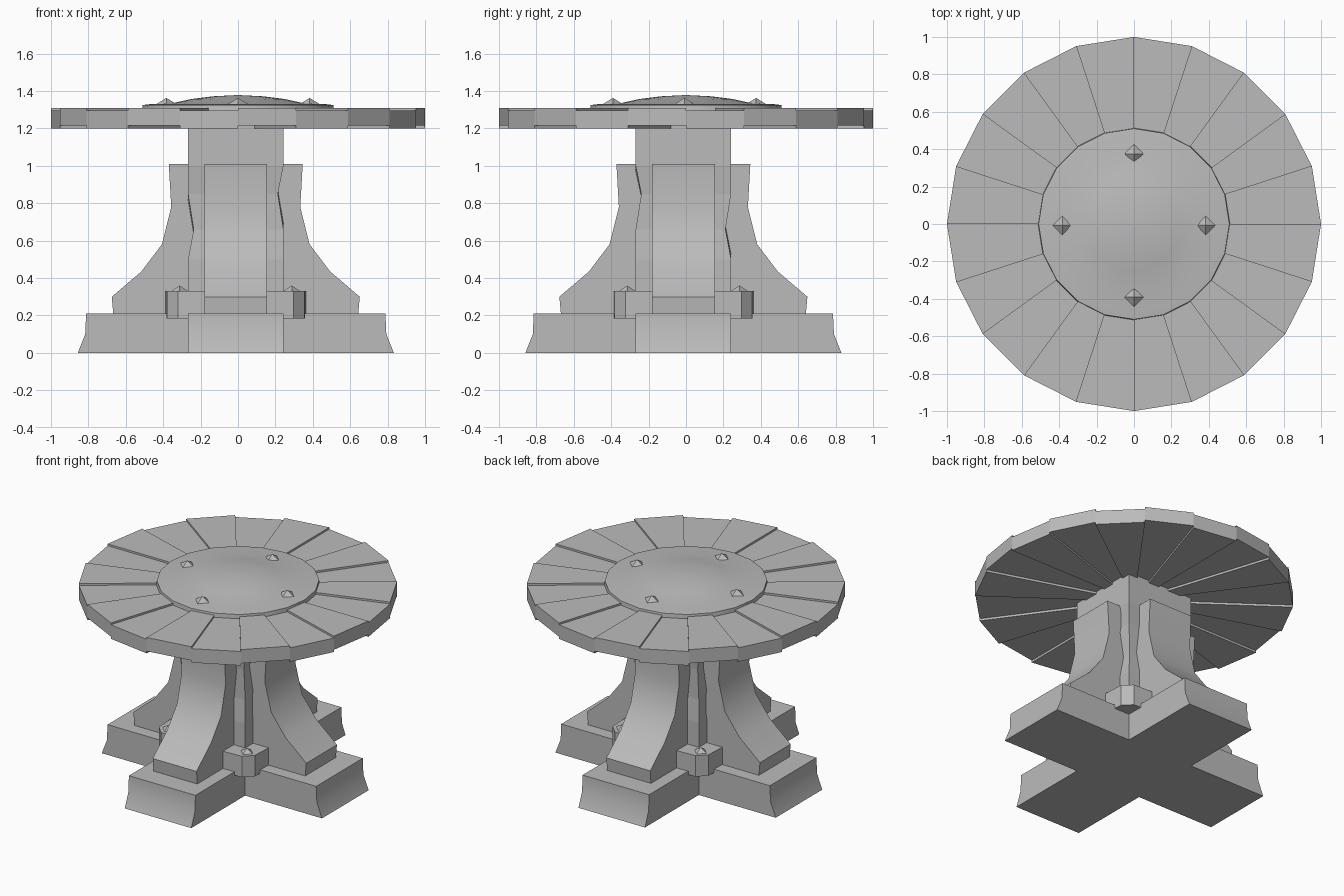
import bpy, bmesh
from math import cos, sin, pi
from mathutils import Matrix, Vector

cube = bpy.data.objects.get("Cube")
if cube:
    bpy.data.objects.remove(cube)

stone = bpy.data.materials.new("grey_stone")
stone.use_nodes = True
GREY = (0.5, 0.5, 0.5, 1)
stone.diffuse_color = GREY
stone.node_tree.nodes["Principled BSDF"].inputs["Base Color"].default_value = GREY

CENTRE = Vector((-0.012, -0.014, 0))   # the pedestal stands slightly off centre
SIDES = 20


def finish(name, bm, smooth=None):
    bmesh.ops.recalc_face_normals(bm, faces=bm.faces)
    mesh = bpy.data.meshes.new(name)
    bm.to_mesh(mesh)
    bm.free()
    mesh.materials.append(stone)
    obj = bpy.data.objects.new(name, mesh)
    bpy.context.collection.objects.link(obj)
    if smooth:
        bpy.ops.object.select_all(action='DESELECT')
        obj.select_set(True)
        bpy.context.view_layer.objects.active = obj
        bpy.ops.object.shade_smooth_by_angle(angle=smooth)
    return obj


def loft(bm, rings):
    """Join equal rings of points and cap both ends."""
    loops = [[bm.verts.new(p) for p in ring] for ring in rings]
    n = len(loops[0])
    for a, b in zip(loops, loops[1:]):
        for i in range(n):
            j = (i + 1) % n
            bm.faces.new((a[i], a[j], b[j], b[i]))
    bm.faces.new(loops[0])
    bm.faces.new(loops[-1])


def place(obj, quarter, offset=CENTRE):
    obj.data.transform(Matrix.Translation(offset) @ Matrix.Rotation(quarter * pi / 2, 4, 'Z'))


def polar(r, k, z):
    a = 2 * pi * k / SIDES
    return (r * cos(a), r * sin(a), z)


def stud(name, x, y, z, r, h):
    bm = bmesh.new()
    bmesh.ops.create_cone(bm, cap_ends=True, segments=4, radius1=r, radius2=0, depth=h,
                          matrix=Matrix.Translation((x, y, z + h / 2)))
    return finish(name, bm)


# Table top: wedges alternating slightly in height
for k in range(SIDES):
    low, high = (1.2, 1.297) if k % 2 == 0 else (1.215, 1.31)
    bm = bmesh.new()
    loft(bm, [[(0, 0, z), polar(1, k, z), polar(1, k + 1, z)] for z in (low, high)])
    finish(f"top_wedge_{k + 1}", bm)

# Raised centre disc with a shallow dome
bm = bmesh.new()
profile = [(0.515, 1.28), (0.51, 1.325), (0.47, 1.33), (0.36, 1.333), (0.25, 1.357), (0.13, 1.372), (0.01, 1.378)]
loft(bm, [[polar(r, k, z) for k in range(SIDES)] for r, z in profile])
finish("centre_disc", bm, 0.6)

# Square column with slightly worn corners
bm = bmesh.new()
wear = [(0.1, 0, 0), (0.5, 0, 0), (0.66, 0.03, 0), (0.85, 0, 0.03), (1.0, 0, 0), (1.25, 0, 0)]
rings = []
for z, w1, w2 in wear:
    a, b = 0.255 - w1, 0.255 - w2
    rings.append([(a, a, z), (-b, b, z), (-a, -a, z), (b, -b, z)])
loft(bm, rings)
place(finish("column", bm), 0)

leg_side = [(0.1, 0.21), (0.655, 0.21), (0.663, 0.3), (0.505, 0.435),
            (0.395, 0.58), (0.345, 0.78), (0.358, 1.01), (0.1, 1.01)]
foot_side = [(0, 0), (0.845, 0), (0.805, 0.1), (0.8, 0.21), (0, 0.21)]
block_plan = [(0.16, 0.16), (0.375, 0.16), (0.368, 0.31), (0.31, 0.368), (0.16, 0.375)]

for q in range(4):
    # Sweeping leg and flared foot
    for name, side, half, smooth in (("leg", leg_side, 0.168, 0.6), ("foot", foot_side, 0.255, 0.5)):
        bm = bmesh.new()
        loft(bm, [[(x, y, z) for x, z in side] for y in (-half, half)])
        place(finish(f"{name}_{q + 1}", bm, smooth), q)

    # Corner block between the legs, with its stud
    bm = bmesh.new()
    loft(bm, [[(x, y, z) for x, y in block_plan] for z in (0.185, 0.33)])
    place(finish(f"corner_block_{q + 1}", bm), q)
    place(stud(f"block_stud_{q + 1}", 0.3, 0.3, 0.33, 0.045, 0.03), q)

    # Stud on the centre disc
    place(stud(f"disc_stud_{q + 1}", 0.383, 0, 1.328, 0.057, 0.035), q, Vector((0, -0.008, 0)))
